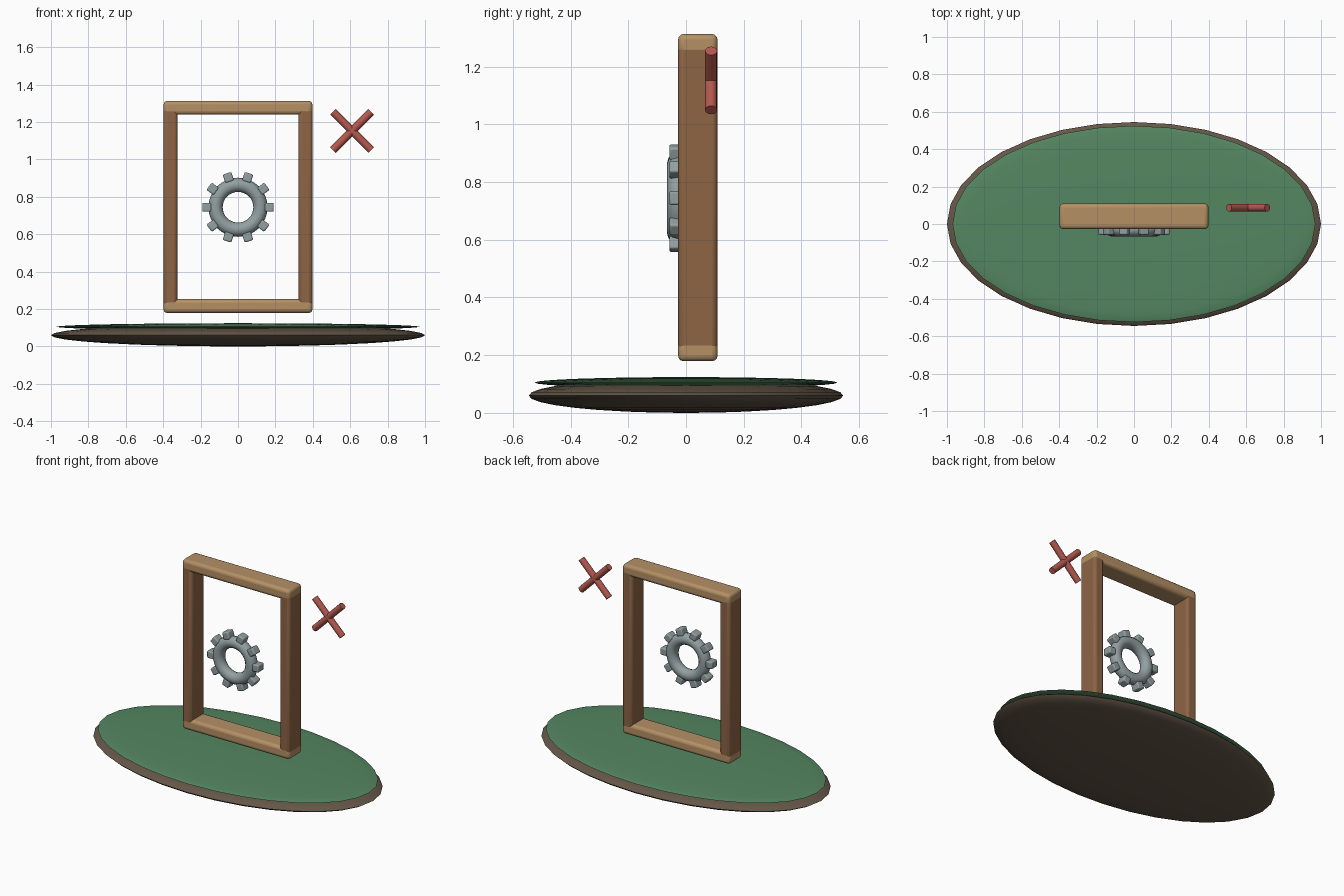
import bpy
from math import pi, cos, sin, radians

if "Cube" in bpy.data.objects:
    bpy.data.objects.remove(bpy.data.objects["Cube"])


def material(name, rgb):
    m = bpy.data.materials.new(name)
    m.diffuse_color = (*rgb, 1)
    m.use_nodes = True
    m.node_tree.nodes["Principled BSDF"].inputs["Base Color"].default_value = m.diffuse_color
    return m


SOIL = material("soil", (0.13, 0.095, 0.065))
GRASS = material("grass", (0.09, 0.24, 0.12))
LIGHT_WOOD = material("light_wood", (0.46, 0.28, 0.13))
DARK_WOOD = material("dark_wood", (0.27, 0.13, 0.06))
STEEL = material("steel", (0.29, 0.35, 0.36))
RED = material("red", (0.46, 0.10, 0.08))


def finish(name, mat):
    ob = bpy.context.object
    ob.name = name
    ob.data.materials.append(mat)
    bpy.ops.object.shade_smooth_by_angle(angle=radians(40))
    return ob


def disc(name, mat, z, size):
    bpy.ops.mesh.primitive_uv_sphere_add(segments=32, ring_count=16, radius=1, location=(0, 0, z))
    bpy.context.object.scale = size
    bpy.ops.object.transform_apply(location=False, rotation=False, scale=True)
    ob = finish(name, mat)
    ob.data.polygons.foreach_set("use_smooth", [True] * len(ob.data.polygons))


def block(name, mat, loc, size, bevel, turn=0):
    bpy.ops.mesh.primitive_cube_add(size=1, location=loc, rotation=(0, turn, 0))
    bpy.context.object.scale = size
    bpy.ops.object.transform_apply(location=False, rotation=False, scale=True)
    ob = finish(name, mat)
    mod = ob.modifiers.new("rounded_edges", 'BEVEL')
    mod.width = bevel
    mod.segments = 3
    ob.data.polygons.foreach_set("use_smooth", [True] * len(ob.data.polygons))


# Flattened oval base with a grass layer
disc("base_soil", SOIL, 0.06, (1.0, 0.545, 0.06))
disc("base_grass", GRASS, 0.105, (0.97, 0.525, 0.019))

# Upright rectangular frame
FY = 0.041
for side, label in ((-1, "left"), (1, "right")):
    block(label + "_post", DARK_WOOD, (side * 0.361, FY, 0.745), (0.074, 0.136, 1.06), 0.018)
for z, label in ((1.276, "top"), (0.216, "bottom")):
    block(label + "_beam", LIGHT_WOOD, (0, FY, z), (0.796, 0.137, 0.074), 0.02)

# Gear ring with ten teeth
GY, GZ = -0.028, 0.744
bpy.ops.mesh.primitive_torus_add(major_segments=32, minor_segments=12, major_radius=0.12,
                                 minor_radius=0.038, location=(0, GY, GZ), rotation=(pi / 2, 0, 0))
finish("gear_ring", STEEL)
for i in range(10):
    a = i * pi / 5
    block(f"gear_tooth_{i + 1}", STEEL, (0.167 * cos(a), GY, GZ + 0.167 * sin(a)),
          (0.048, 0.06, 0.048), 0.008, -a)

# Crossed red rods
for turn, label in ((pi / 4, "rising"), (-pi / 4, "falling")):
    bpy.ops.mesh.primitive_cylinder_add(vertices=12, radius=0.021, depth=0.29,
                                        location=(0.61, 0.087, 1.152), rotation=(0, turn, 0))
    finish(label + "_cross_rod", RED)
